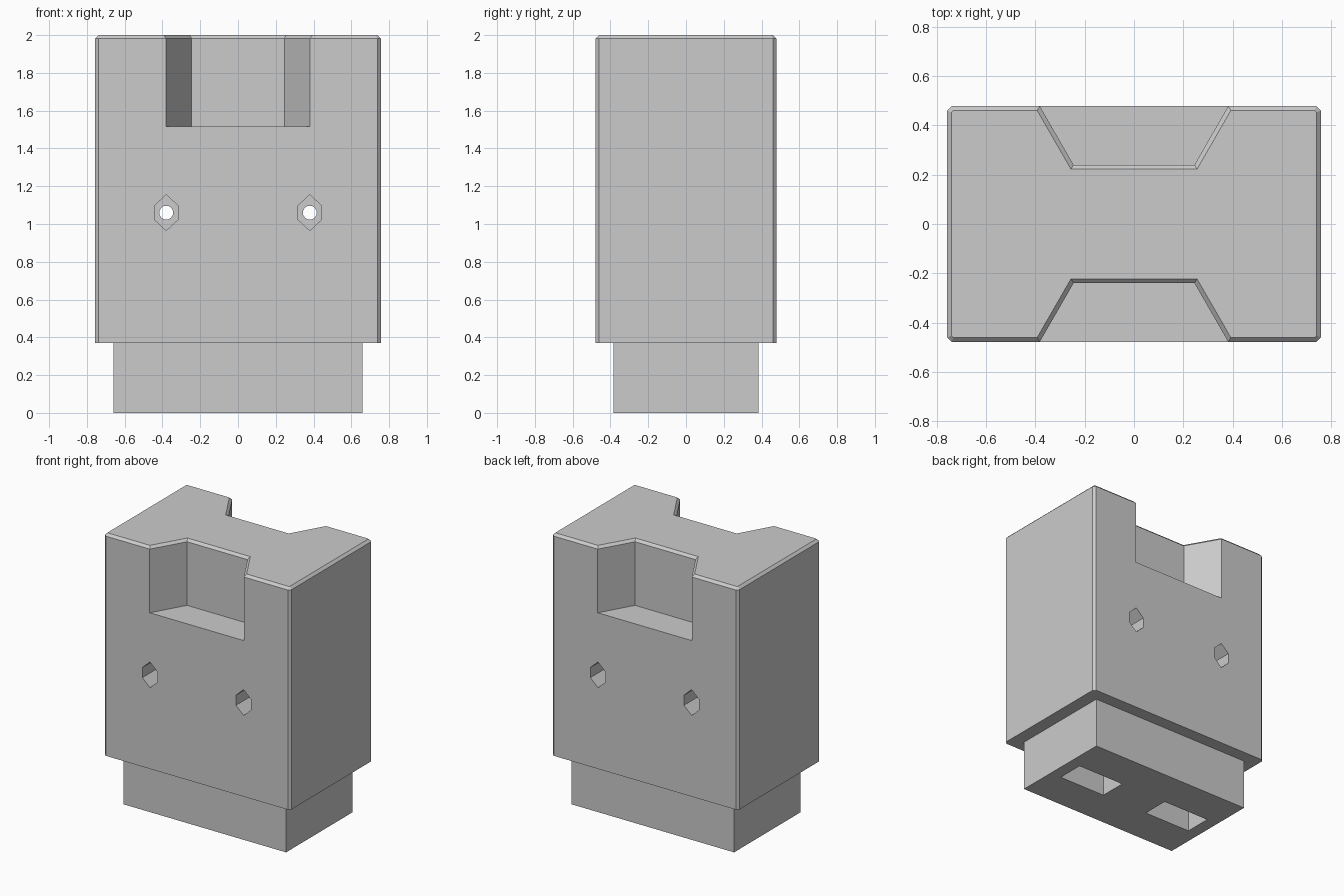
import bpy, bmesh
from math import cos, sin, tau

cube = bpy.data.objects.get("Cube")
if cube:
    bpy.data.objects.remove(cube, do_unlink=True)

grey = bpy.data.materials.new("plain grey")
grey.use_nodes = True
colour = (0.6, 0.6, 0.6, 1)
grey.diffuse_color = colour
grey.node_tree.nodes["Principled BSDF"].inputs["Base Color"].default_value = colour


def prism(name, points, depth):
    """Extrude a closed loop of 3D points along the depth vector."""
    bm = bmesh.new()
    face = bm.faces.new([bm.verts.new(p) for p in points])
    top = bmesh.ops.extrude_face_region(bm, geom=[face], use_keep_orig=True)
    bmesh.ops.translate(bm, vec=depth,
                        verts=[v for v in top["geom"] if isinstance(v, bmesh.types.BMVert)])
    bmesh.ops.recalc_face_normals(bm, faces=bm.faces)
    mesh = bpy.data.meshes.new(name)
    bm.to_mesh(mesh)
    bm.free()
    mesh.materials.append(grey)
    obj = bpy.data.objects.new(name, mesh)
    bpy.context.collection.objects.link(obj)
    return obj


def box(name, x, half_x, half_y, z0, z1):
    corners = [(-1, -1), (1, -1), (1, 1), (-1, 1)]
    return prism(name, [(x + a * half_x, b * half_y, z0) for a, b in corners], (0, 0, z1 - z0))


def combine(target, tool, operation):
    """Apply a boolean and remove the tool object."""
    mod = target.modifiers.new("cut", "BOOLEAN")
    mod.operation, mod.solver, mod.object = operation, "EXACT", tool
    bpy.context.view_layer.update()
    result = bpy.data.meshes.new_from_object(
        target.evaluated_get(bpy.context.evaluated_depsgraph_get()))
    target.modifiers.clear()
    target.data = result
    bpy.data.objects.remove(tool, do_unlink=True)


W, D, H, FOOT, C = 0.757, 0.478, 2.0, 0.37, 0.018

# Main block with chamfered upright corners
outline = [(W, D - C), (W - C, D), (C - W, D), (-W, D - C),
           (-W, C - D), (C - W, -D), (W - C, -D), (W, C - D)]
body = prism("body", [(x, y, FOOT) for x, y in outline], (0, 0, H - FOOT))

# Tapered notches at the top of front and back
for side in (-1, 1):
    notch = [(-0.245, 0.24), (0.245, 0.24), (0.435, 0.57), (-0.435, 0.57)]
    combine(body, prism("notch_cutter", [(x, side * y, 1.515) for x, y in notch], (0, 0, 0.7)),
            "DIFFERENCE")

# Chamfer around the whole top rim
bm = bmesh.new()
bm.from_mesh(body.data)
rim = [e for e in bm.edges if all(v.co.z > H - 0.001 for v in e.verts)]
bmesh.ops.bevel(bm, geom=rim, offset=C, offset_type="OFFSET", segments=1, affect="EDGES")
bm.to_mesh(body.data)
bm.free()

# Narrower plug below
combine(body, box("plug", 0, 0.66, 0.385, 0, FOOT + 0.1), "UNION")

for x in (-0.38, 0.38):
    # Socket rising from the underside
    combine(body, box("socket_cutter", x, 0.19, 0.1, -0.1, 1.3), "DIFFERENCE")
    # Round screw hole right through
    ring = [(x + 0.037 * cos(tau * i / 16), -1, 1.06 + 0.037 * sin(tau * i / 16))
            for i in range(16)]
    combine(body, prism("hole_cutter", ring, (0, 2, 0)), "DIFFERENCE")
    # Six-sided pocket on front and back
    for side in (-1, 1):
        hexagon = [(0, 0.095), (0.062, 0.037), (0.062, -0.037),
                   (0, -0.095), (-0.062, -0.037), (-0.062, 0.037)]
        combine(body, prism("pocket_cutter", [(x + a, side * 0.28, 1.06 + b) for a, b in hexagon],
                            (0, side * 0.4, 0)), "DIFFERENCE")

body.name = "socket_block"
